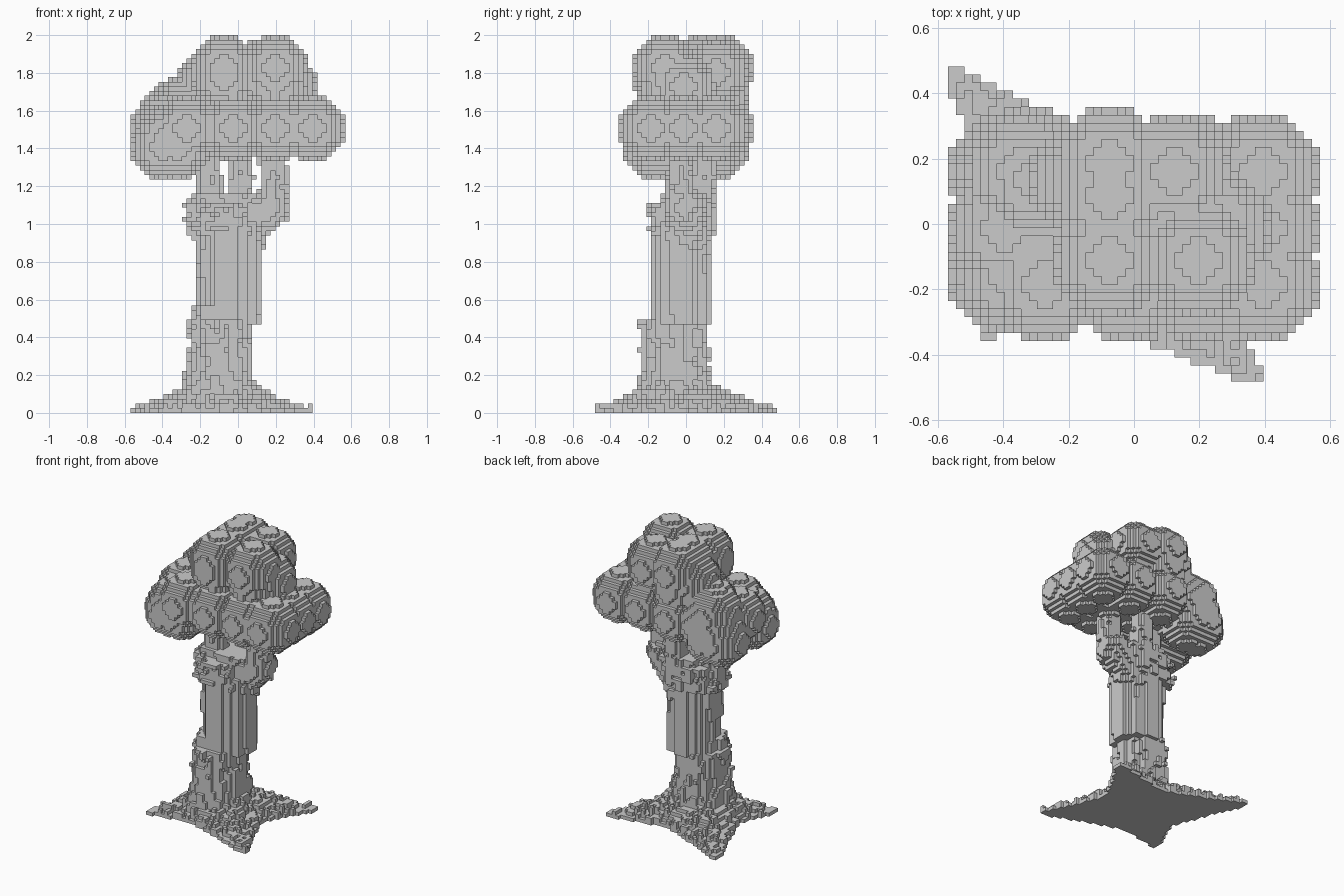
import bpy, bmesh, math, random
from mathutils import Vector, noise

if "Cube" in bpy.data.objects:
    bpy.data.objects.remove(bpy.data.objects["Cube"])

random.seed(4)
V = 2 / 81            # voxel edge
OY = 0.5              # half-cell shift so depth has an odd cell count


def centre(c):
    return ((c[0] + 0.5) * V, (c[1] + 0.5 + OY) * V, (c[2] + 0.5) * V)


def cells(lo, hi, inside):
    """All voxels in a box whose centre passes the test."""
    r = [range(math.floor(a / V) - 1, math.ceil(b / V) + 1) for a, b in zip(lo, hi)]
    return {(i, j, k) for i in r[0] for j in r[1] for k in r[2]
            if k >= 0 and inside(*centre((i, j, k)))}


def build(name, vox):
    """Mesh of the exposed faces of a voxel set."""
    bm = bmesh.new()
    verts = {}

    def vert(p):
        if p not in verts:
            verts[p] = bm.verts.new((p[0] * V, (p[1] + OY) * V, p[2] * V))
        return verts[p]

    for c in sorted(vox):
        for ax in range(3):
            u, w = (ax + 1) % 3, (ax + 2) % 3
            for s in (0, 1):
                n = list(c)
                n[ax] += 1 if s else -1
                if tuple(n) in vox:
                    continue
                quad = []
                for du, dw in ((0, 0), (1, 0), (1, 1), (0, 1)):
                    p = list(c)
                    p[ax] += s
                    p[u] += du
                    p[w] += dw
                    quad.append(vert(tuple(p)))
                bm.faces.new(quad if s else quad[::-1])
    me = bpy.data.meshes.new(name)
    bm.to_mesh(me)
    bm.free()
    bpy.context.collection.objects.link(bpy.data.objects.new(name, me))


def ball(x, y, z, r=7):
    """Foliage ball, centred on a voxel corner; position and radius in cells."""
    n = range(-r, r)
    return {(x + i, y + j, z + k) for i in n for j in n for k in n
            if (i + 0.5) ** 2 + (j + 0.5) ** 2 + (k + 0.5) ** 2 < r * r}


def rough(x, y, z, seed, f=14):
    return noise.noise(Vector((x * f + seed, y * f, z * f)))


def column(cx, cy, rx, ry, z0, z1, amp, seed, zf=1.0, flare=None, f=14):
    """Rough elliptical column; zf below 1 stretches the bark upwards."""
    def inside(x, y, z):
        if not z0 <= z <= z1:
            return False
        g = flare(z) if flare else 0
        d = math.hypot((x - cx) / (rx + g), (y - cy) / (ry + g))
        return d < 1 + amp * rough(x, y, z * zf, seed, f)
    m = 0.2
    return cells((cx - rx - m, cy - ry - m, z0), (cx + rx + m, cy + ry + m, z1), inside)


def limb(a, b, r0, r1, amp, seed):
    """Rough tapering branch from a to b."""
    a, b = Vector(a), Vector(b)
    d = b - a

    def inside(x, y, z):
        p = Vector((x, y, z))
        t = min(1, max(0, (p - a).dot(d) / d.length_squared))
        return (p - a - d * t).length < (r0 + (r1 - r0) * t) * (1 + amp * rough(x, y, z, seed))
    lo = [min(a[i], b[i]) - 0.15 for i in range(3)]
    hi = [max(a[i], b[i]) + 0.15 for i in range(3)]
    return cells(lo, hi, inside)


# spreading roots: four tapering ridges from the trunk foot
FOOT = Vector((-0.09, -0.03))
TIPS = [(-0.56, 0.465), (0.37, -0.475), (-0.46, -0.33), (0.38, 0.315)]


def root_height(x, y):
    h = 0
    for tip in TIPS:
        d = Vector(tip) - FOOT
        p = Vector((x, y)) - FOOT
        t = p.dot(d) / d.length_squared
        if -0.05 < t < 1.02:
            t = min(max(t, 0), 1)
            side = abs(p.x * d.y - p.y * d.x) / d.length
            w = 0.28 * (1 - t) ** 1.15 + 0.03
            if side < w:
                h = max(h, 0.02 + 0.22 * (1 - t) ** 1.4 * (1 - side / w) ** 0.6)
    return h


roots = set()
for i in range(-23, 23):
    for j in range(-20, 19):
        x, y, _ = centre((i, j, 0))
        h = root_height(x, y)
        if h > 0:
            top = max(1, round(h / V + random.uniform(-0.9, 0.9)))
            roots |= {(i, j, k) for k in range(top)}

# trunk: rough lower part, smoother shifted upper part
trunk = column(-0.095, -0.055, 0.167, 0.174, 0, 0.5, 0.2, 1, 0.5,
               lambda z: 0.05 * max(0, 1 - z / 0.25), 22)
trunk |= column(-0.14, -0.06, 0.1, 0.13, 0.4, 0.57, 0.2, 2)
trunk |= column(-0.045, -0.025, 0.168, 0.158, 0.47, 1.0, 0.08, 3, 0.05)
trunk |= column(-0.13, -0.03, 0.1, 0.11, 0.72, 1.0, 0.1, 5, 0.2)

# crown of the trunk where it forks, ragged and widening to the right
fork = column(-0.08, -0.02, 0.185, 0.17, 0.95, 1.1, 0.3, 7, f=22)
fork |= column(-0.03, 0.01, 0.19, 0.14, 1.0, 1.16, 0.3, 10, f=22)
fork |= limb((0.0, 0.0, 0.92), (0.17, 0.0, 1.1), 0.12, 0.1, 0.3, 8)
fork |= limb((-0.16, -0.04, 1.0), (-0.18, -0.04, 1.1), 0.11, 0.09, 0.3, 9)

# branches standing under the foliage
branches = limb((-0.155, -0.03, 1.05), (-0.155, -0.02, 1.5), 0.075, 0.06, 0.25, 11)
branches |= limb((0.015, 0.09, 1.0), (0.01, 0.1, 1.5), 0.07, 0.06, 0.25, 12)
branches |= limb((0.19, -0.03, 1.08), (0.19, -0.03, 1.5), 0.075, 0.065, 0.25, 13)

# lower foliage: three rows of balls, with drooping ones on the left (in cells)
lower = set()
for x in (-11, -1, 8, 16):
    lower |= ball(x, -8, 61)
for x, y in ((-11, 6), (-3, 7), (7, 6), (16, 6)):
    lower |= ball(x, y, 61)
for x in (-16, -8, 0, 8, 16):
    lower |= ball(x, -1, 61)
for x in (-16, -13):
    for y in (-7, 6):
        lower |= ball(x, y, 57)
lower |= ball(-15, 6, 60) | ball(-15, -7, 59)

# upper foliage: top balls and the shoulders leading down to the lower layer
HIGH = [(-3, -5, 74), (8, -5, 74), (-3, 7, 74), (-3, 3, 74), (-3, -5, 72),
        (5, 6, 73), (10, -1, 70), (3, 1, 69), (8, -4, 71),
        (-6, 5, 71), (-3, 6, 69), (-12, 5, 65), (-14, 6, 64)]
upper = set()
for p in HIGH:
    upper |= ball(*p)

# join touching parts so no hidden inner faces remain
build("trunk_and_roots", roots | trunk | fork | (branches - lower - upper))
build("foliage", lower | upper)
